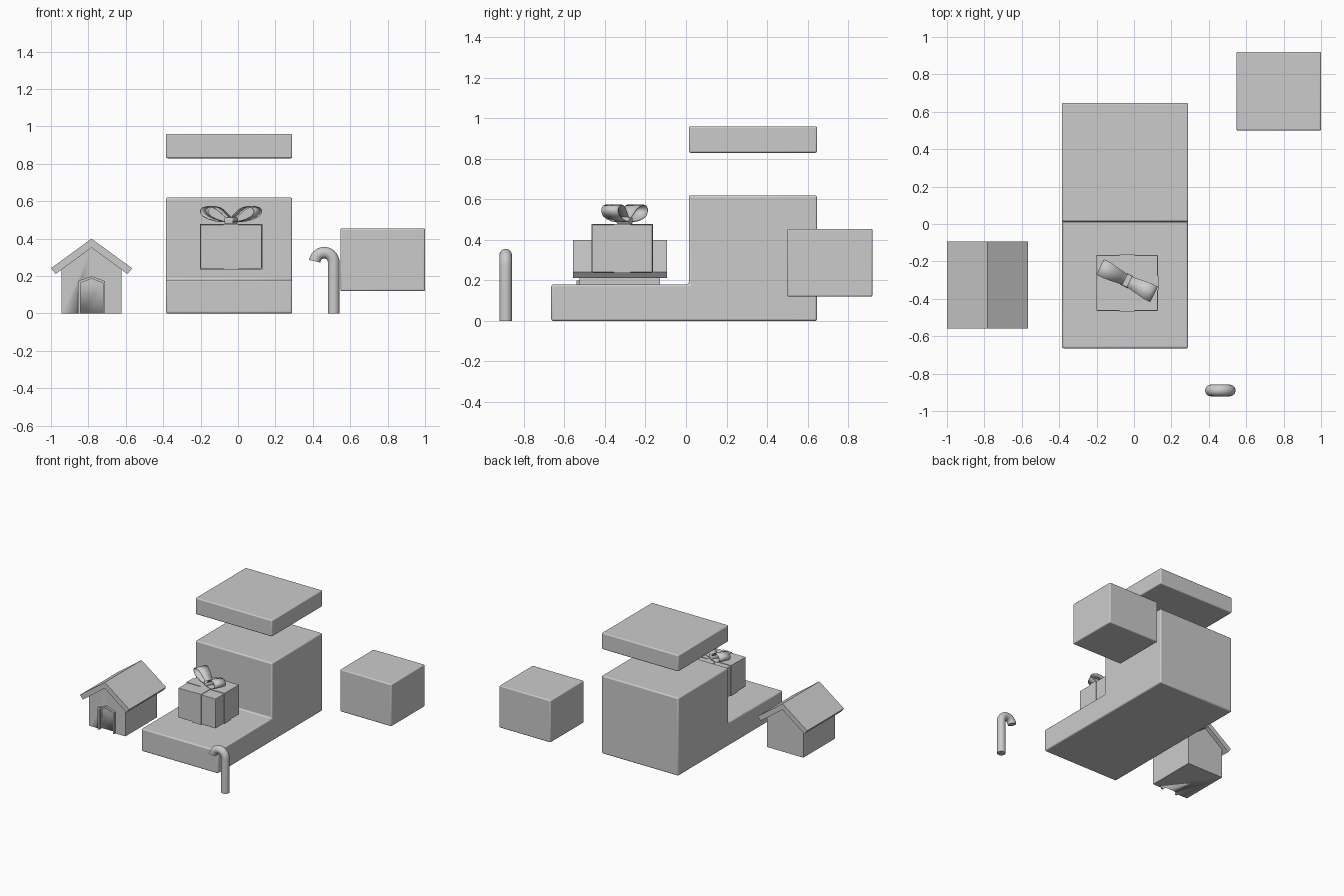
import bpy, bmesh, math
from mathutils import Matrix, Vector

if "Cube" in bpy.data.objects:
    bpy.data.objects.remove(bpy.data.objects["Cube"])


def finish(name, bm, bevel=0.0, smooth=True):
    bmesh.ops.recalc_face_normals(bm, faces=bm.faces)
    me = bpy.data.meshes.new(name)
    bm.to_mesh(me)
    bm.free()
    ob = bpy.data.objects.new(name, me)
    bpy.context.collection.objects.link(ob)
    if bevel:
        m = ob.modifiers.new("bevel", 'BEVEL')
        m.width, m.segments, m.limit_method = bevel, 3, 'ANGLE'
    if smooth:
        bpy.ops.object.select_all(action='DESELECT')
        bpy.context.view_layer.objects.active = ob
        ob.select_set(True)
        bpy.ops.object.shade_smooth_by_angle(angle=math.radians(40))
    return ob


def box(name, x, y, z, bevel=0.0):
    bm = bmesh.new()
    bmesh.ops.create_cube(bm, size=1)
    for v in bm.verts:
        v.co = [r[0] if c < 0 else r[1] for c, r in zip(v.co, (x, y, z))]
    return finish(name, bm, bevel)


def prism(name, pts, a, b, axis='y', bevel=0.0):
    """Extrude a 2D profile: (x, z) along y, or (y, z) along x."""
    bm = bmesh.new()
    def at(p, d):
        return (p[0], d, p[1]) if axis == 'y' else (d, p[0], p[1])
    face = bm.faces.new([bm.verts.new(at(p, a)) for p in pts])
    ext = bmesh.ops.extrude_face_region(bm, geom=[face])
    off = Vector((0, b - a, 0) if axis == 'y' else (b - a, 0, 0))
    bmesh.ops.translate(bm, vec=off, verts=[v for v in ext['geom'] if isinstance(v, bmesh.types.BMVert)])
    return finish(name, bm, bevel)


# Stepped base, floating slab and side block
prism("stepped_base", [(-0.665, 0), (0.647, 0), (0.647, 0.62), (0.014, 0.62),
                       (0.014, 0.18), (-0.665, 0.18)], -0.385, 0.29, 'x', 0.01)
box("floating_slab", (-0.385, 0.29), (0.014, 0.647), (0.83, 0.96), 0.008)
box("side_block", (0.548, 1.0), (0.5, 0.92), (0.12, 0.455), 0.008)

# House body with a recessed doorway
HX = -0.783
body = prism("house_body", [(HX - 0.16, 0), (HX + 0.16, 0), (HX + 0.16, 0.245),
                            (HX, 0.36), (HX - 0.16, 0.245)], -0.525, -0.128)


def door_shape(w, shoulder, peak, z0=0.0):
    return [(HX - w, z0), (HX + w, z0), (HX + w, shoulder), (HX, peak), (HX - w, shoulder)]


cutter = prism("door_cutter", door_shape(0.06, 0.163, 0.186, -0.01), -0.6, -0.505)
cutter.hide_render = True
cutter.hide_set(True)
mod = body.modifiers.new("doorway", 'BOOLEAN')
mod.operation, mod.object, mod.solver = 'DIFFERENCE', cutter, 'EXACT'

# Door frame strip
outer, inner = door_shape(0.073, 0.173, 0.2), door_shape(0.06, 0.163, 0.186)
path = [1, 2, 3, 4, 0]
prism("door_frame", [outer[i] for i in path] + [inner[i] for i in reversed(path)], -0.541, -0.52)

# Roof
prism("house_roof", [(HX, 0.4), (HX - 0.217, 0.242), (HX - 0.192, 0.211), (HX, 0.352),
                     (HX + 0.192, 0.211), (HX + 0.217, 0.242)], -0.558, -0.094)

# Candy cane: tube swept along a stem and hook
pts = [(0.512, 0.0), (0.512, 0.14)]
for i in range(15):
    a = math.radians(172) * i / 14
    pts.append((0.461 + 0.051 * math.cos(a), 0.272 + 0.053 * math.sin(a)))
bm = bmesh.new()
rings, N, R = [], 24, 0.031
for i, p in enumerate(pts):
    q0, q1 = pts[max(i - 1, 0)], pts[min(i + 1, len(pts) - 1)]
    t = Vector((q1[0] - q0[0], 0, q1[1] - q0[1])).normalized()
    n = Vector((t.z, 0, -t.x))
    c = Vector((p[0], -0.89, p[1]))
    rings.append([bm.verts.new(c + R * (n * math.cos(k * math.tau / N)
                  + Vector((0, 1, 0)) * math.sin(k * math.tau / N))) for k in range(N)])
for r0, r1 in zip(rings, rings[1:]):
    for k in range(N):
        bm.faces.new((r0[k], r0[(k + 1) % N], r1[(k + 1) % N], r1[k]))
bm.faces.new(rings[0])
bm.faces.new(rings[-1])
finish("candy_cane", bm)

# Gift box with two crossing ribbon bands
GX, GY = -0.037, -0.315
box("gift_box", (-0.201, 0.127), (-0.464, -0.166), (0.24, 0.475), 0.003)
box("ribbon_band_front", (GX - 0.04, GX + 0.04), (-0.467, -0.163), (0.236, 0.479))
box("ribbon_band_side", (-0.204, 0.13), (GY - 0.04, GY + 0.04), (0.236, 0.479))

# Bow: two ribbon loops that widen outwards, plus a knot
turn = Matrix.Translation((GX, -0.303, 0.488)) @ Matrix.Rotation(math.radians(-27), 4, 'Z')
loop = [(0.0, 0.004), (0.03, 0.002), (0.07, 0.006), (0.11, 0.016), (0.145, 0.032),
        (0.16, 0.05), (0.16, 0.066), (0.145, 0.079), (0.12, 0.084), (0.09, 0.079),
        (0.06, 0.064), (0.035, 0.042), (0.015, 0.024), (0.0, 0.018)]
for side, label in ((-1, "left"), (1, "right")):
    bm = bmesh.new()
    rows = []
    for u, w in loop:
        half = 0.029 + 0.017 * min(u / 0.12, 1)
        rows.append([bm.verts.new((side * u, h, w)) for h in (-half, half)])
    for a, b in zip(rows, rows[1:]):
        bm.faces.new((a[0], a[1], b[1], b[0]))
    bm.transform(turn)
    ob = finish("bow_loop_" + label, bm)
    m = ob.modifiers.new("thickness", 'SOLIDIFY')
    m.thickness, m.offset = 0.004, 0
knot = box("bow_knot", (-0.026, 0.026), (-0.034, 0.034), (-0.01, 0.026), 0.008)
knot.matrix_world = turn
